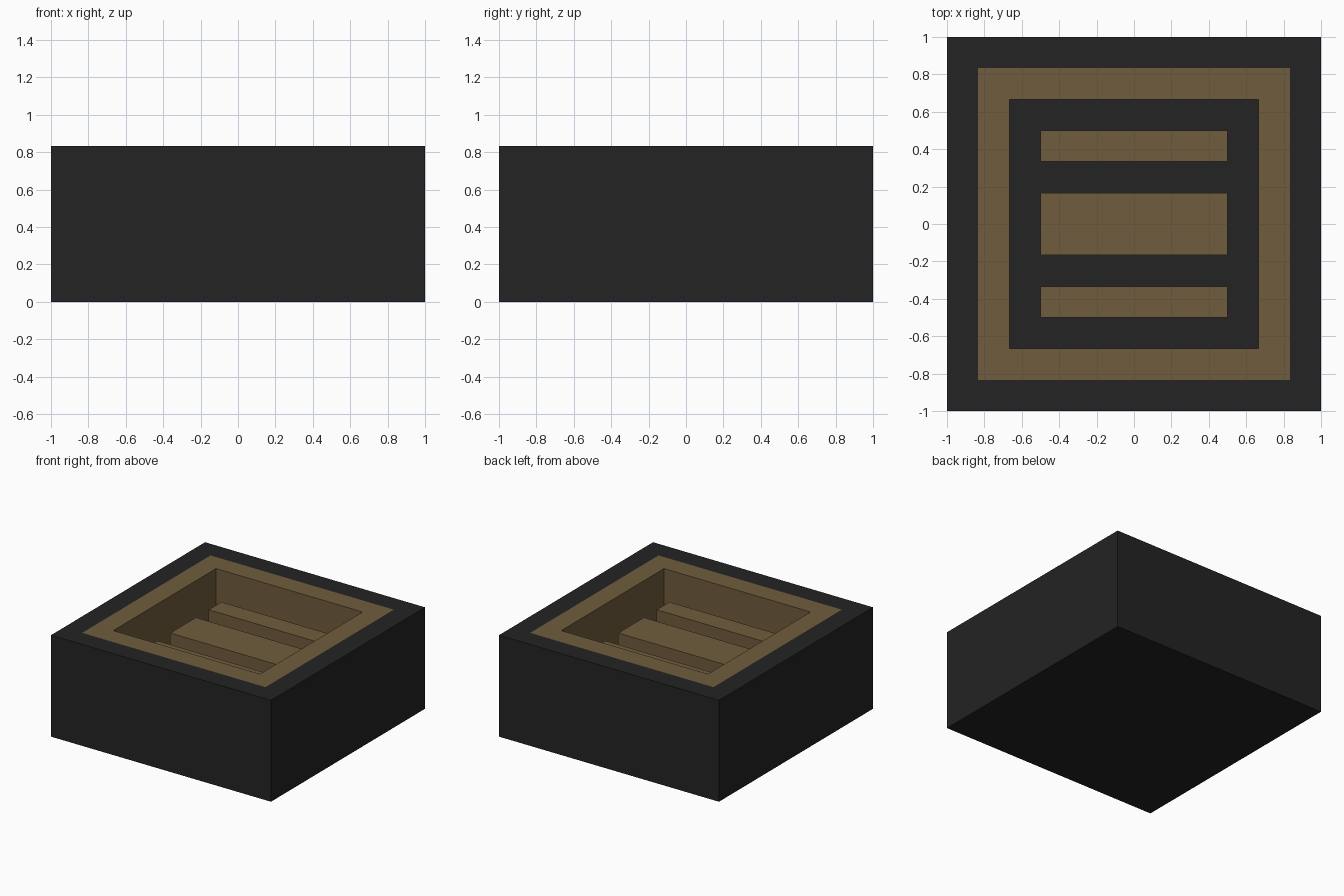
import bpy
import bmesh

cube = bpy.data.objects.get("Cube")
if cube:
    bpy.data.objects.remove(cube, do_unlink=True)

U = 1 / 6            # module: the body is 12 x 12 x 5 modules
TOP, FLOOR = 5 * U, U


def make_material(name, rgb):
    mat = bpy.data.materials.new(name)
    mat.use_nodes = True
    color = (*rgb, 1)
    mat.diffuse_color = color
    mat.node_tree.nodes["Principled BSDF"].inputs["Base Color"].default_value = color
    return mat


dark = make_material("charcoal", (0.017, 0.017, 0.017))
brown = make_material("brown", (0.16, 0.108, 0.047))


def box_mesh(size, center):
    bm = bmesh.new()
    bmesh.ops.create_cube(bm, size=1)
    bmesh.ops.scale(bm, vec=size, verts=bm.verts)
    bmesh.ops.translate(bm, vec=center, verts=bm.verts)
    bm.normal_update()
    return bm


def add_object(name, bm, materials):
    bmesh.ops.recalc_face_normals(bm, faces=bm.faces)
    mesh = bpy.data.meshes.new(name)
    bm.to_mesh(mesh)
    bm.free()
    for mat in materials:
        mesh.materials.append(mat)
    obj = bpy.data.objects.new(name, mesh)
    bpy.context.collection.objects.link(obj)
    return obj


# Body: dark rim, brown inner frame, recessed dark floor
bm = box_mesh((12 * U, 12 * U, TOP), (0, 0, TOP / 2))
cap = max(bm.faces, key=lambda f: f.calc_center_median().z)
bmesh.ops.inset_region(bm, faces=[cap], thickness=U, use_even_offset=True)
frame = bmesh.ops.inset_region(bm, faces=[cap], thickness=U, use_even_offset=True)["faces"]
walls = bmesh.ops.inset_region(bm, faces=[cap], thickness=0)["faces"]
for v in cap.verts:
    v.co.z = FLOOR
for face in frame + walls:
    face.material_index = 1
cap.material_index = 0
add_object("body", bm, [dark, brown])

# Three raised bars standing on the floor of the recess
bar_top = 4 * U
for name, y, width in (("front_bar", -2.5 * U, U),
                       ("middle_bar", 0, 2 * U),
                       ("back_bar", 2.5 * U, U)):
    bm = box_mesh((6 * U, width, bar_top - FLOOR), (0, y, (bar_top + FLOOR) / 2))
    add_object(name, bm, [brown])
